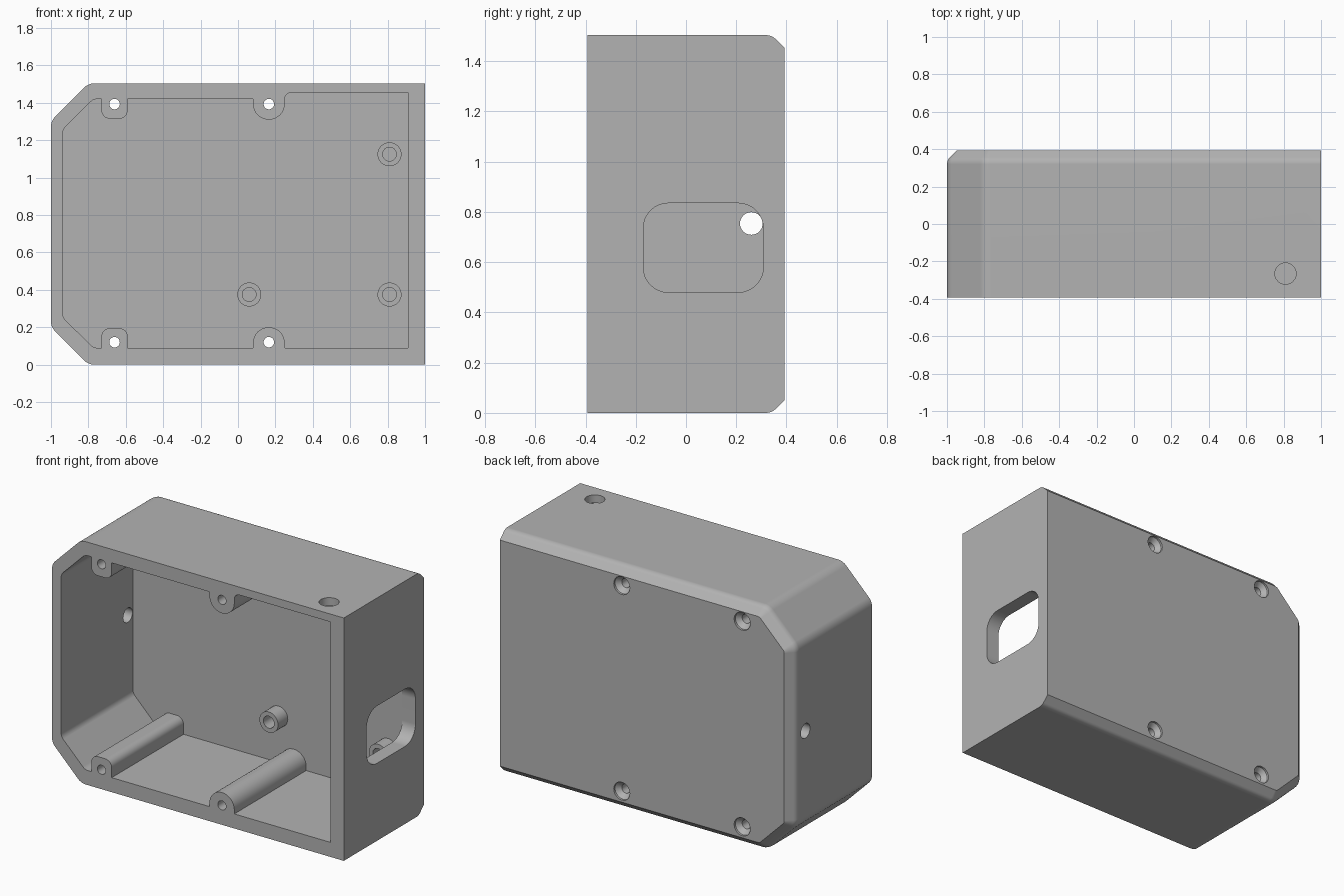
import bpy, bmesh, math
from mathutils import Vector

if "Cube" in bpy.data.objects:
    bpy.data.objects.remove(bpy.data.objects["Cube"], do_unlink=True)

W, D, H = 1.0, 0.393, 1.504      # half width, half depth, height
FLOOR = 0.31                     # inside face of the back wall

grey = bpy.data.materials.new("plain grey")
grey.use_nodes = True
colour = (0.45, 0.45, 0.45, 1)
grey.diffuse_color = colour
grey.node_tree.nodes["Principled BSDF"].inputs["Base Color"].default_value = colour


def rounded(corners, steps=8):
    """Polygon of (a, b, radius) corners with filleted corners."""
    out = []
    for i, (a, b, r) in enumerate(corners):
        p = Vector((a, b))
        if r <= 0:
            out.append(p)
            continue
        u = (Vector(corners[i - 1][:2]) - p).normalized()
        v = (Vector(corners[(i + 1) % len(corners)][:2]) - p).normalized()
        half = u.angle(v) / 2
        centre = p + (u + v).normalized() * (r / math.sin(half))
        start = p + u * (r / math.tan(half)) - centre
        end = p + v * (r / math.tan(half)) - centre
        sweep = math.pi - 2 * half
        for k in range(steps + 1):
            t = k / steps
            out.append(centre + (start * math.sin((1 - t) * sweep)
                                 + end * math.sin(t * sweep)) / math.sin(sweep))
    return out


def circle(r, a=0, b=0, n=32):
    return [Vector((a + r * math.cos(2 * math.pi * k / n),
                    b + r * math.sin(2 * math.pi * k / n))) for k in range(n)]


def loft(name, sections, axis="Y"):
    """Skin a list of (outline, position along axis) and cap both ends."""
    place = {"X": lambda p, t: (t, p.x, p.y),
             "Y": lambda p, t: (p.x, t, p.y),
             "Z": lambda p, t: (p.x, p.y, t)}[axis]
    bm = bmesh.new()
    rings = [[bm.verts.new(place(p, t)) for p in outline] for outline, t in sections]
    for r0, r1 in zip(rings, rings[1:]):
        for i in range(len(r0)):
            j = (i + 1) % len(r0)
            bm.faces.new((r0[i], r0[j], r1[j], r1[i]))
    bm.faces.new(rings[0])
    bm.faces.new(rings[-1])
    bmesh.ops.recalc_face_normals(bm, faces=bm.faces)
    mesh = bpy.data.meshes.new(name)
    bm.to_mesh(mesh)
    bm.free()
    mesh.materials.append(grey)
    obj = bpy.data.objects.new(name, mesh)
    bpy.context.collection.objects.link(obj)
    return obj


def activate(obj):
    bpy.ops.object.select_all(action="DESELECT")
    obj.select_set(True)
    bpy.context.view_layer.objects.active = obj


def cut(obj, cutter):
    mod = obj.modifiers.new("cut", "BOOLEAN")
    mod.operation, mod.solver, mod.object = "DIFFERENCE", "EXACT", cutter
    activate(obj)
    bpy.ops.object.modifier_apply(modifier=mod.name)
    bpy.data.objects.remove(cutter, do_unlink=True)


def smooth(obj):
    activate(obj)
    bpy.ops.object.shade_smooth_by_angle(angle=math.radians(30))
    mod = obj.modifiers.new("flat faces", "WEIGHTED_NORMAL")
    mod.keep_sharp = True


def shell(i):
    """Outer outline, inset by i on every side but the +x one."""
    d = i * math.tan(math.pi / 8)
    r = 0.08 - i
    return rounded([(-W + i, 0.2 + d, r), (-0.8 + d, i, r), (W, i, 0),
                    (W, H - i, 0), (-0.8 + d, H - i, r), (-W + i, H - 0.2 - d, r)])


# Case body with a softened chamfer around the back
body = loft("case_body", [(shell(i), y) for i, y in
            [(0, -D), (0, 0.32), (0.0017, 0.331), (0.0045, 0.341),
             (0.009, 0.349), (0.015, 0.356), (0.052, D)]])

# Cavity outline, leaving the four screw posts standing
lower = [(-0.937, 0.253, 0.05), (-0.773, 0.09, 0.05),
         (-0.73, 0.09, 0), (-0.73, 0.195, 0.045),
         (-0.59, 0.195, 0.045), (-0.59, 0.09, 0),
         (0.08, 0.09, 0), (0.08, 0.2, 0.0845),
         (0.25, 0.2, 0.0845), (0.25, 0.09, 0), (0.91, 0.09, 0)]
upper = [(0.91, 1.455, 0), (0.25, 1.455, 0.035)]
upper += [(x, 1.51 - z, r) for x, z, r in reversed(lower[:9])]
cut(body, loft("cavity", [(rounded(lower + upper), -0.5),
                          (rounded(lower + upper), FLOOR)]))

# Screw holes through the posts, sunk at the back
for x in (-0.66, 0.165):
    for z in (0.12, 1.393):
        cut(body, loft("screw_hole", [(circle(r, x, z), y) for r, y in
            [(0.028, -0.5), (0.028, 0.353), (0.055, 0.38), (0.055, 0.5)]]))

# Rounded window in the +x wall
window = rounded([(y, z, 0.1) for y, z in
                  [(-0.17, 0.48), (0.308, 0.48), (0.308, 0.835), (-0.17, 0.835)]])
cut(body, loft("window", [(window, 0.85), (window, 1.1)], "X"))

# Small hole in the -x wall and cable hole in the top
vent = circle(0.045, 0.26, 0.754)
cut(body, loft("side_hole", [(vent, -1.1), (vent, -0.9)], "X"))
cable = circle(0.057, 0.81, -0.265)
cut(body, loft("top_hole", [(cable, 1.4), (cable, 1.6)], "Z"))
smooth(body)

# Hollow standoffs on the inside of the back wall
for n, (x, z) in enumerate([(0.06, 0.375), (0.81, 0.375), (0.81, 1.125)], 1):
    smooth(loft(f"standoff_{n}", [(circle(r, x, z), y) for r, y in
           [(0.037, FLOOR - 0.003), (0.037, 0.215),
            (0.064, 0.215), (0.064, FLOOR + 0.005)]]))
